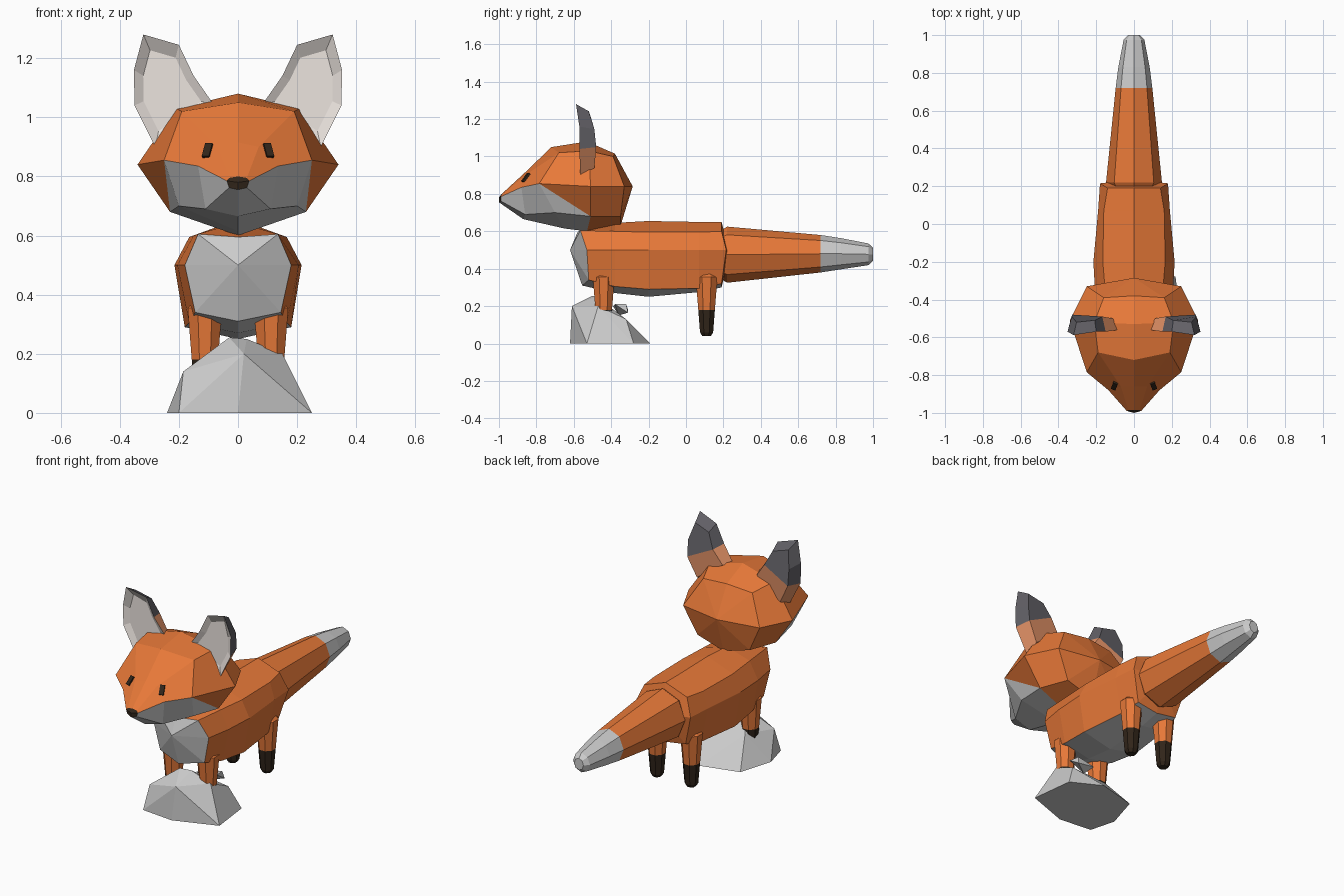
import bpy, bmesh, math
from mathutils import Vector

if "Cube" in bpy.data.objects:
    bpy.data.objects.remove(bpy.data.objects["Cube"])


def mat(name, rgb):
    m = bpy.data.materials.new(name)
    m.diffuse_color = (*rgb, 1)
    m.use_nodes = True
    m.node_tree.nodes["Principled BSDF"].inputs["Base Color"].default_value = m.diffuse_color
    return m


ORANGE = mat("orange_fur", (0.80, 0.19, 0.04))
PALE = mat("pale_fur", (0.8, 0.8, 0.8))
DARK = mat("dark_fur", (0.03, 0.018, 0.01))
SLATE = mat("ear_tip", (0.12, 0.115, 0.13))
PEACH = mat("ear_base", (0.80, 0.30, 0.14))
LINING = mat("ear_lining", (0.84, 0.78, 0.74))


def finish(name, bm, mats=()):
    bmesh.ops.recalc_face_normals(bm, faces=bm.faces)
    me = bpy.data.meshes.new(name)
    bm.to_mesh(me)
    bm.free()
    for m in mats:
        me.materials.append(m)
    ob = bpy.data.objects.new(name, me)
    bpy.context.collection.objects.link(ob)
    return ob


def mirrored(half):
    """Close a half outline (first and last point on x = 0)."""
    return half + [(-x, y, z) for x, y, z in half[-2:0:-1]]


def loft(name, rings, mats, pick, caps):
    """Skin rings; pick(segment, strip) gives a material or a pair for a split quad.
    caps = ((centre point or None, material), ...) for the first and last ring."""
    bm = bmesh.new()
    vs = [[bm.verts.new(p) for p in r] for r in rings]
    n = len(rings[0])
    for s in range(len(rings) - 1):
        for i in range(n):
            j = (i + 1) % n
            a, b, c, d = vs[s][i], vs[s][j], vs[s + 1][j], vs[s + 1][i]
            strip = min(i, n - 1 - i)
            m = pick(s, strip)
            if isinstance(m, tuple):
                if i != strip:
                    a, b, c, d = b, a, d, c
                bm.faces.new((a, b, d)).material_index = m[0]
                bm.faces.new((b, c, d)).material_index = m[1]
            else:
                bm.faces.new((a, b, c, d)).material_index = m
    for ring, (centre, m) in zip((vs[0], vs[-1]), caps):
        if centre is None:
            bm.faces.new(ring).material_index = m
        else:
            o = bm.verts.new(centre)
            for i in range(n):
                bm.faces.new((ring[i], ring[(i + 1) % n], o)).material_index = m
    return finish(name, bm, mats)


# Body with pale chest and belly
def body_ring(y, top, ux, uz, mx, lx, lz, bot, bulge=0.0):
    return mirrored([(0, y, top), (ux, y, uz), (mx, y + bulge, 0.5), (lx, y, lz), (0, y, bot)])


chest = mirrored([(0, -0.58, 0.595), (0.135, -0.565, 0.605), (0.18, -0.53, 0.5),
                  (0.145, -0.52, 0.34), (0, -0.555, 0.31)])
body = [chest,
        body_ring(-0.38, 0.645, 0.15, 0.60, 0.205, 0.165, 0.305, 0.27),
        body_ring(-0.20, 0.655, 0.165, 0.595, 0.215, 0.18, 0.29, 0.25),
        body_ring(0.07, 0.65, 0.16, 0.595, 0.19, 0.15, 0.295, 0.275),
        body_ring(0.19, 0.65, 0.14, 0.60, 0.18, 0.13, 0.32, 0.30, 0.025)]
loft("body", body, (ORANGE, PALE), lambda s, k: int(k == 3),
     (((0, -0.62, 0.5), 1), ((0, 0.235, 0.48), 0)))

# Head with pale jaw and dark nose
head = [mirrored(h) for h in (
    [(0, -.38, 1.015), (.16, -.39, 1.0), (.25, -.33, .84), (.17, -.35, .68), (0, -.35, .63)],
    [(0, -.53, 1.08), (.21, -.52, 1.03), (.34, -.51, .84), (.23, -.51, .68), (0, -.53, .60)],
    [(0, -.72, 1.05), (.19, -.68, 1.02), (.25, -.785, .855), (.20, -.70, .70), (0, -.65, .615)],
    [(0, -.86, .915), (.07, -.86, .90), (.135, -.88, .835), (.11, -.86, .69), (0, -.87, .665)],
    [(0, -.985, .80), (.03, -.985, .795), (.038, -.99, .785), (.03, -.99, .762), (0, -1, .755)])]


def head_mat(s, strip):
    if s == 0 or strip < 2:
        return 0
    return (0, 1) if (s == 1 and strip == 2) else 1


# the split quad keeps the upper cheek orange
loft("head", head, (ORANGE, PALE, DARK), lambda s, k: head_mat(s, k),
     (((0, -0.285, 0.84), 0), ((0, -1.0, 0.78), 2)))

# Tail with pale tip
tail = [[(w * math.cos(k * math.pi / 4), y, zc + h * math.sin(k * math.pi / 4)) for k in range(8)]
        for y, w, h, zc in ((0.17, 0.12, 0.12, 0.475), (0.22, 0.148, 0.15, 0.475),
                            (0.72, 0.097, 0.10, 0.48), (0.83, 0.083, 0.083, 0.48),
                            (0.975, 0.055, 0.058, 0.477), (1.0, 0.03, 0.035, 0.477))]
loft("tail", tail, (ORANGE, PALE), lambda s, k: int(s >= 2), ((None, 0), (None, 1)))

# Legs with dark feet
for place, y in (("front", -0.44), ("back", 0.11)):
    for side, sx in (("right", 1), ("left", -1)):
        rings = [[(sx * 0.112 + r * math.cos(k * math.pi / 4 + math.pi / 8),
                   y + r * math.sin(k * math.pi / 4 + math.pi / 8), z) for k in range(8)]
                 for z, r in ((0.385, 0.03), (0.355, 0.063), (0.18, 0.048), (0.06, 0.038), (0.04, 0.025))]
        loft(f"{place}_{side}_leg", rings, (ORANGE, DARK), lambda s, k: int(s >= 2), ((None, 0), (None, 1)))

# Ears and eyes
outline = [(.08, -.56, 1.04), (.15, -.57, 1.14), (.20, -.57, 1.245), (.32, -.588, 1.28),
           (.352, -.57, 1.16), (.35, -.57, 1.04), (.28, -.565, .90)]
back_y = (-.50, -.49, -.51, -.52, -.49, -.48, -.49)
mid = Vector((.24, 0, 1.09))
for side, sx in (("right", 1), ("left", -1)):
    bm = bmesh.new()

    def ring(scale, ys):
        out = []
        for (x, _, z), y in zip(outline, ys):
            p = mid + (Vector((x, 0, z)) - mid) * scale
            out.append(bm.verts.new((sx * p.x, y, p.z)))
        return out

    rim, back = ring(1, [p[1] for p in outline]), ring(0.8, back_y)
    inner = ring(0.72, [-.55] * 7)
    for i in range(7):
        j = (i + 1) % 7
        bm.faces.new((rim[i], rim[j], back[j], back[i])).material_index = 1 if i in (0, 5, 6) else 0
        bm.faces.new((rim[j], rim[i], inner[i], inner[j])).material_index = 2
    bm.faces.new(inner).material_index = 2
    bm.faces.new([back[i] for i in (0, 1, 5, 6)]).material_index = 1
    bm.faces.new(back[1:6]).material_index = 0
    finish(f"{side}_ear", bm, (SLATE, PEACH, LINING))

    bpy.ops.mesh.primitive_cube_add(size=1, location=(sx * 0.1, -0.848, 0.88),
                                    rotation=(math.radians(-38), 0, sx * math.radians(20)))
    eye = bpy.context.object
    eye.name = f"{side}_eye"
    eye.scale = (0.026, 0.036, 0.055)
    eye.data.materials.append(DARK)


# Rock under the front paws
def hull(name, pts):
    bm = bmesh.new()
    for p in pts:
        bm.verts.new(p)
    bmesh.ops.convex_hull(bm, input=bm.verts)
    bmesh.ops.delete(bm, geom=[v for v in bm.verts if not v.link_faces], context='VERTS')
    finish(name, bm)


hull("rock", [(-.2, -.6, 0), (0, -.62, 0), (.25, -.53, 0), (.22, -.28, 0), (.05, -.19, 0),
              (-.18, -.25, 0), (-.24, -.45, 0), (-.185, -.56, .14), (.02, -.61, .2),
              (-.03, -.5, .255), (.03, -.48, .25), (.15, -.47, .2), (.16, -.32, .13), (-.12, -.38, .16)])
hull("rock_chip", [(.0, -.39, .20), (.13, -.38, .21), (.12, -.32, .21), (.02, -.31, .18),
                   (.13, -.31, .165), (.05, -.36, .15)])
